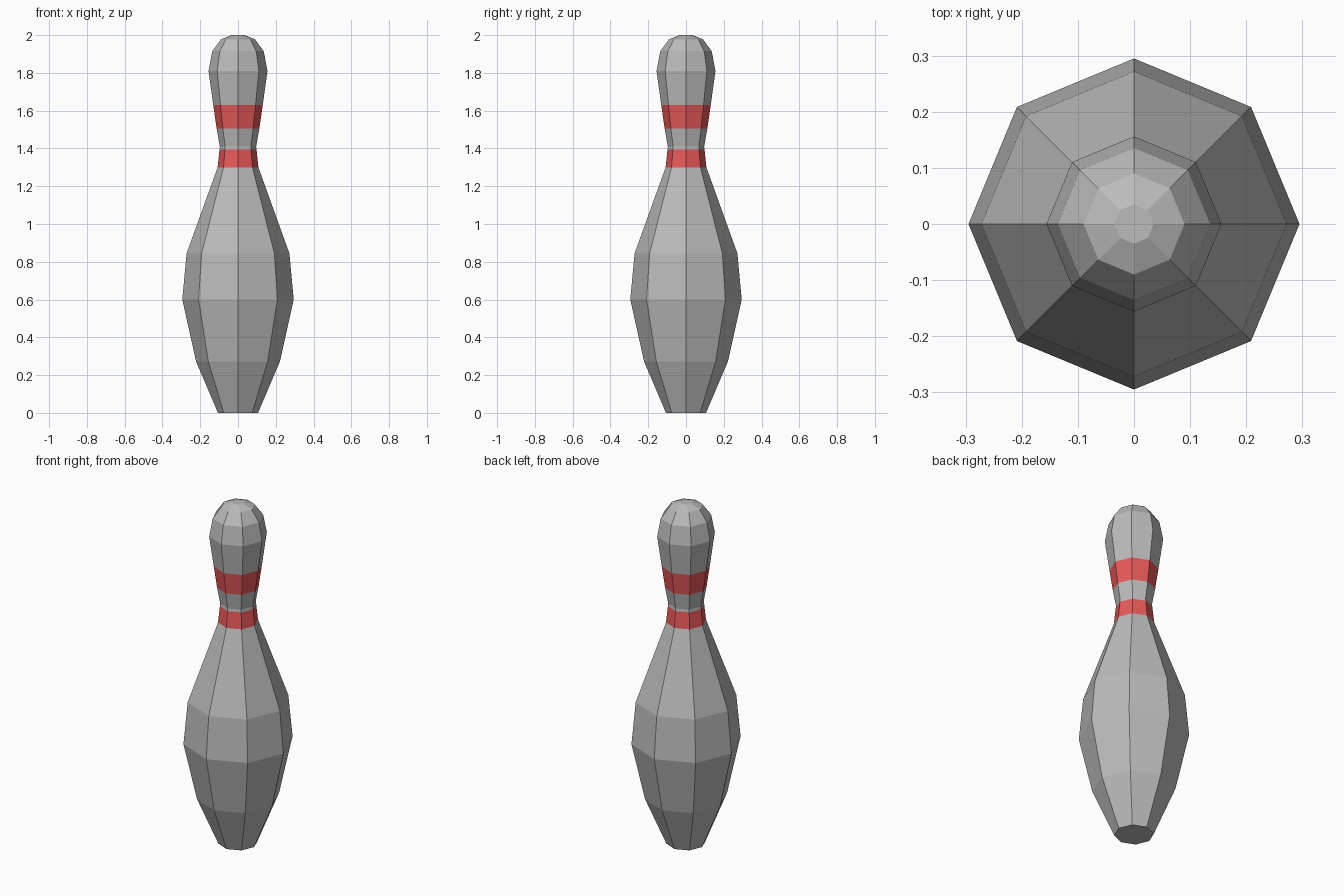
import bpy, bmesh, math

if "Cube" in bpy.data.objects:
    bpy.data.objects.remove(bpy.data.objects["Cube"])

SIDES = 8
# silhouette from foot to crown: (radius, height)
PROFILE = [(0.106, 0.0), (0.222, 0.272), (0.295, 0.6), (0.272, 0.845),
           (0.108, 1.30), (0.098, 1.395), (0.096, 1.41), (0.113, 1.505),
           (0.131, 1.63), (0.156, 1.81), (0.136, 1.915), (0.09, 1.978),
           (0.035, 2.0)]
# height ranges of the painted bands
BANDS = [(1.30, 1.395), (1.505, 1.63)]


def material(name, color):
    m = bpy.data.materials.new(name)
    m.diffuse_color = (*color, 1.0)
    m.use_nodes = True
    m.node_tree.nodes["Principled BSDF"].inputs["Base Color"].default_value = m.diffuse_color
    return m


mesh = bpy.data.meshes.new("pin_body")
pin = bpy.data.objects.new("pin_body", mesh)
bpy.context.collection.objects.link(pin)
mesh.materials.append(material("light_grey", (0.5, 0.5, 0.5)))
mesh.materials.append(material("red", (0.8, 0.1, 0.1)))

# lathe the profile, corners lying on the x and y axes
bm = bmesh.new()
rings = []
for r, z in PROFILE:
    rings.append([bm.verts.new((r * math.cos(math.tau * i / SIDES),
                                r * math.sin(math.tau * i / SIDES), z))
                  for i in range(SIDES)])
for low, high in zip(rings, rings[1:]):
    for i in range(SIDES):
        j = (i + 1) % SIDES
        bm.faces.new((low[i], low[j], high[j], high[i]))

# flat foot and crown
bm.faces.new(rings[0][::-1])
bm.faces.new(rings[-1])

# red neck bands, chosen by height
for f in bm.faces:
    z = f.calc_center_median().z
    f.material_index = int(any(a < z < b for a, b in BANDS))
    f.smooth = False

bm.to_mesh(mesh)
bm.free()
